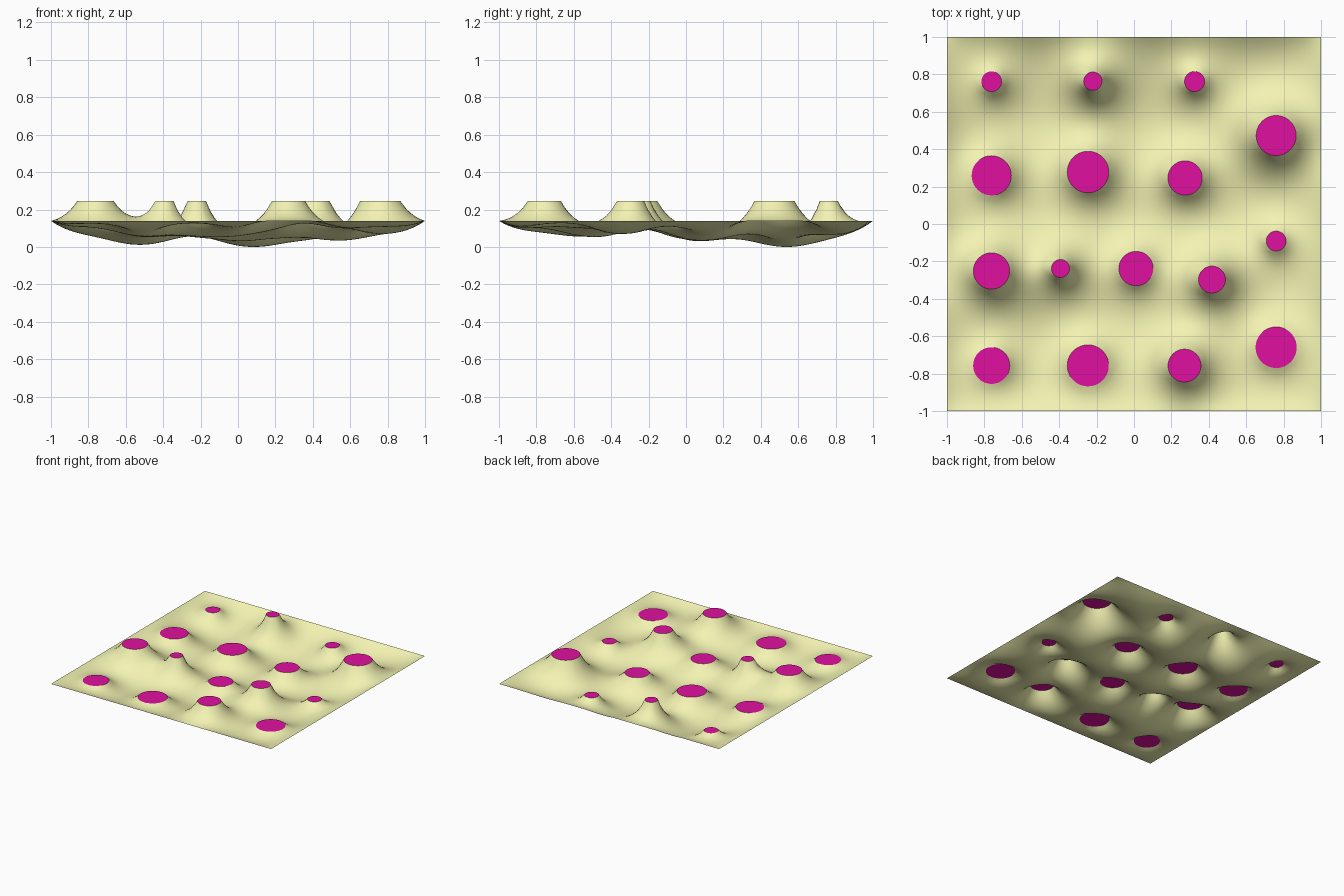
import bpy, math
from mathutils import Vector
from mathutils.geometry import delaunay_2d_cdt

if "Cube" in bpy.data.objects:
    bpy.data.objects.remove(bpy.data.objects["Cube"])

RIM, HIGH = 0.139, 0.246      # frame / low disc level, and raised disc level
N, SEG = 80, 40               # membrane grid, disc sides

# Discs: x, y, radius, raised?
DISCS = [
    (-.762, .762, .054, 0), (-.22, .764, .049, 1), (.324, .762, .054, 0), (.76, .473, .107, 1),
    (-.762, .259, .106, 0), (-.246, .278, .111, 0), (.273, .246, .092, 0),
    (-.762, -.251, .097, 1), (-.393, -.238, .048, 1), (.011, -.238, .092, 0),
    (.417, -.297, .072, 1), (.76, -.091, .053, 0),
    (-.762, -.757, .098, 0), (-.246, -.757, .111, 0), (.27, -.757, .088, 1), (.76, -.66, .110, 0),
]


def material(name, color):
    m = bpy.data.materials.new(name)
    m.diffuse_color = color
    m.use_nodes = True
    m.node_tree.nodes["Principled BSDF"].inputs["Base Color"].default_value = m.diffuse_color
    return m


def add_mesh(name, verts, faces, mat, smooth):
    me = bpy.data.meshes.new(name)
    me.from_pydata(verts, [], faces)
    me.materials.append(mat)
    me.polygons.foreach_set("use_smooth", [smooth] * len(me.polygons))
    me.update()
    ob = bpy.data.objects.new(name, me)
    bpy.context.collection.objects.link(ob)
    return ob


def ring(x, y, r):
    return [Vector((x + r * math.cos(2 * math.pi * i / SEG),
                    y + r * math.sin(2 * math.pi * i / SEG))) for i in range(SEG)]


def nearest(p):
    """Signed distance to the closest disc and that disc."""
    return min(((math.hypot(p[0] - d[0], p[1] - d[1]) - d[2], d) for d in DISCS),
               key=lambda t: t[0])


# Flat layout of the membrane: grid points plus disc outlines, triangulated
pts, edges = [], []
for j in range(N + 1):
    for i in range(N + 1):
        p = Vector((2 * i / N - 1, 2 * j / N - 1))
        if nearest(p)[0] > 0.012:
            pts.append(p)
for x, y, r, _ in DISCS:
    b = len(pts)
    pts += ring(x, y, r)
    edges += [(b + i, b + (i + 1) % SEG) for i in range(SEG)]
out = delaunay_2d_cdt(pts, edges, [], 0, 1e-6)
P = [(v[0], v[1]) for v in out[0]]
near = [nearest(p) for p in P]

tris = []
weights = [dict() for _ in P]
area = [0.0] * len(P)
for f in out[2]:
    a, b, c = f
    cr = (P[b][0] - P[a][0]) * (P[c][1] - P[a][1]) - (P[b][1] - P[a][1]) * (P[c][0] - P[a][0])
    if abs(cr) < 1e-9:
        continue
    if all(near[v][0] < 1e-3 for v in f):
        mid = (sum(P[v][0] for v in f) / 3, sum(P[v][1] for v in f) / 3)
        if nearest(mid)[0] < 0:
            continue
    if cr < 0:
        b, c = c, b
    cr = abs(cr)
    tris.append((a, b, c))
    for u, v, o in ((a, b, c), (b, c, a), (c, a, b)):
        dot = ((P[u][0] - P[o][0]) * (P[v][0] - P[o][0])
               + (P[u][1] - P[o][1]) * (P[v][1] - P[o][1]))
        w = 0.5 * dot / cr
        weights[u][v] = weights[u].get(v, 0) + w
        weights[v][u] = weights[v].get(u, 0) + w
        area[o] += cr / 6

# Hanging shape: taut film held by rim and discs, plus an even downward load
film = [RIM] * len(P)
sag = [0.0] * len(P)
free = []
for i, p in enumerate(P):
    dist, disc = near[i]
    if dist < 1e-3:
        film[i] = HIGH if disc[3] else RIM
    elif max(abs(p[0]), abs(p[1])) < 1 - 1e-5:
        tot = sum(weights[i].values())
        if tot > 1e-9:
            free.append((i, [(k, w / tot) for k, w in weights[i].items()], area[i] / tot))
OMEGA = 1.75
for _ in range(160):
    for i, links, load in free:
        h, s = 0.0, load
        for k, w in links:
            h += w * film[k]
            s += w * sag[k]
        film[i] += OMEGA * (h - film[i])
        sag[i] += OMEGA * (s - sag[i])
load = min(film[i] / sag[i] for i, _, _ in free if sag[i] > 1e-6)   # lowest dip touches z = 0
verts = [(p[0], p[1], film[i] - load * sag[i]) for i, p in enumerate(P)]

# Drop layout points no triangle uses
used = sorted({v for t in tris for v in t})
remap = {v: n for n, v in enumerate(used)}
cloth = material("pale_yellow", (0.90, 0.90, 0.45, 1))
pink = material("magenta", (0.75, 0.005, 0.35, 1))
add_mesh("membrane", [verts[v] for v in used],
         [tuple(remap[v] for v in t) for t in tris], cloth, True)

# Flat discs filling the openings
for n, (x, y, r, up) in enumerate(DISCS):
    z = HIGH if up else RIM
    add_mesh(f"disc_{n + 1:02d}", [(p.x, p.y, z) for p in ring(x, y, r)],
             [tuple(range(SEG))], pink, False)
